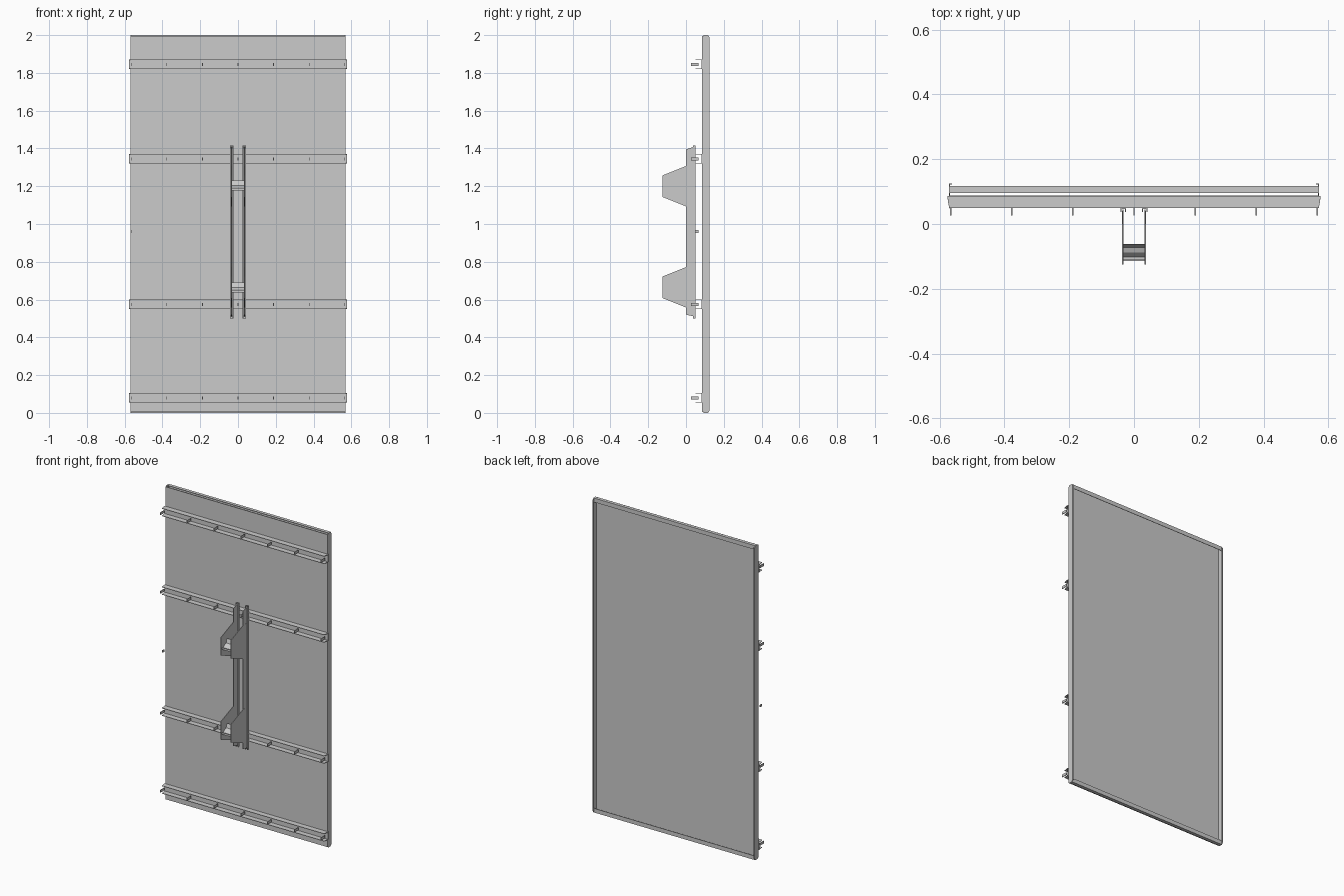
import bpy, bmesh

if "Cube" in bpy.data.objects:
    bpy.data.objects.remove(bpy.data.objects["Cube"])

T = 0.003  # sheet metal thickness


def make(name, bm):
    bmesh.ops.recalc_face_normals(bm, faces=bm.faces)
    me = bpy.data.meshes.new(name)
    bm.to_mesh(me)
    bm.free()
    ob = bpy.data.objects.new(name, me)
    bpy.context.collection.objects.link(ob)
    return ob


def box(name, x, y, z):
    return prism(name, [(y[0], z[0]), (y[1], z[0]), (y[1], z[1]), (y[0], z[1])], *x)


def prism(name, yz, x0, x1):
    """Extrude a closed (y, z) profile along x."""
    bm = bmesh.new()
    f = bm.faces.new([bm.verts.new((x0, y, z)) for y, z in yz])
    ext = bmesh.ops.extrude_face_region(bm, geom=[f])
    moved = [v for v in ext['geom'] if isinstance(v, bmesh.types.BMVert)]
    bmesh.ops.translate(bm, verts=moved, vec=(x1 - x0, 0, 0))
    return make(name, bm)


def span(a, b):
    return (min(a, b), max(a, b))


# Cassette panel: front sheet, open at the back
box("panel_sheet", (-0.57, 0.57), (0.085, 0.085 + T), (0.006, 1.994))

# Side flanges with chamfered ends and a small return lip
side = [(0.085, 0.012), (0.094, 0), (0.116, 0), (0.125, 0.012),
        (0.125, 1.988), (0.116, 2), (0.094, 2), (0.085, 1.988)]
for s in (-1, 1):
    prism("panel_side_flange", side, *span(s * 0.57, s * (0.57 - T)))
    box("panel_side_lip", span(s * 0.57, s * 0.562), (0.125 - T, 0.125), (0.012, 1.988))

# Top and bottom flanges with return lips
for z, d in ((0, 1), (2, -1)):
    box("panel_end_flange", (-0.568, 0.568), (0.096, 0.117), span(z, z + d * T))
    box("panel_end_lip", (-0.568, 0.568), (0.117 - T, 0.117), span(z, z + d * 0.026))

# Horizontal channel rails opening to the front, with clip tabs
for zc in (0.08, 0.575, 1.345, 1.845):
    h = 0.025
    channel = [(0.05, zc - h), (0.086, zc - h), (0.086, zc + h), (0.05, zc + h),
               (0.05, zc + h - T), (0.086 - T, zc + h - T),
               (0.086 - T, zc - h + T), (0.05, zc - h + T)]
    rail = prism("horizontal_rail", channel, -0.576, 0.576)
    for v in rail.data.vertices:  # slightly slanted rail ends
        if v.co.y < 0.06:
            v.co.x *= 0.99
    for i in range(-3, 4):
        x = i * 0.1885
        box("rail_clip_tab", (x - 0.002, x + 0.002), (0.026, 0.065), (zc - 0.008, zc + 0.008))

# Single loose tab at the left edge
box("edge_tab", (-0.569, -0.564), (0.048, 0.065), (0.953, 0.967))

# Pair of vertical posts: web plate plus small channel foot
for s in (-1, 1):
    web = [(0, 0.52), (0.045, 0.51), (0.045, 1.41), (0, 1.395)]
    prism("post_web", web, *span(s * 0.032, s * 0.036))
    box("post_foot_back", span(s * 0.025, s * 0.042), (0.047, 0.05), (0.5, 1.415))
    for x in (0.025, 0.042 - T):
        box("post_foot_side", span(s * x, s * (x + T)), (0.037, 0.05), (0.5, 1.415))

# Two brackets: tapered cheek plates joined by a stepped saddle
for zc, zs in ((1.2, 1.178), (0.665, 0.638)):
    for s in (-1, 1):
        cheek = [(0.04, zc - 0.107), (0, zc - 0.107), (-0.125, zc - 0.057),
                 (-0.125, zc + 0.057), (0, zc + 0.107), (0.04, zc + 0.107)]
        prism("bracket_cheek", cheek, *span(s * 0.033, s * 0.037))
    outer = [(-0.114, zs + 0.012), (-0.114, zs), (-0.1, zs), (-0.086, zs + 0.016),
             (-0.07, zs + 0.022), (-0.062, zs + 0.048)]
    inner = [(y + 0.004, z + 0.004) if i > 1 else (y + 0.004, z + (0.004 if i else 0))
             for i, (y, z) in enumerate(outer)]
    inner[2:] = [(y - 0.002, z + 0.004) for y, z in outer[2:]]
    prism("bracket_saddle", outer + inner[::-1], -0.034, 0.034)
